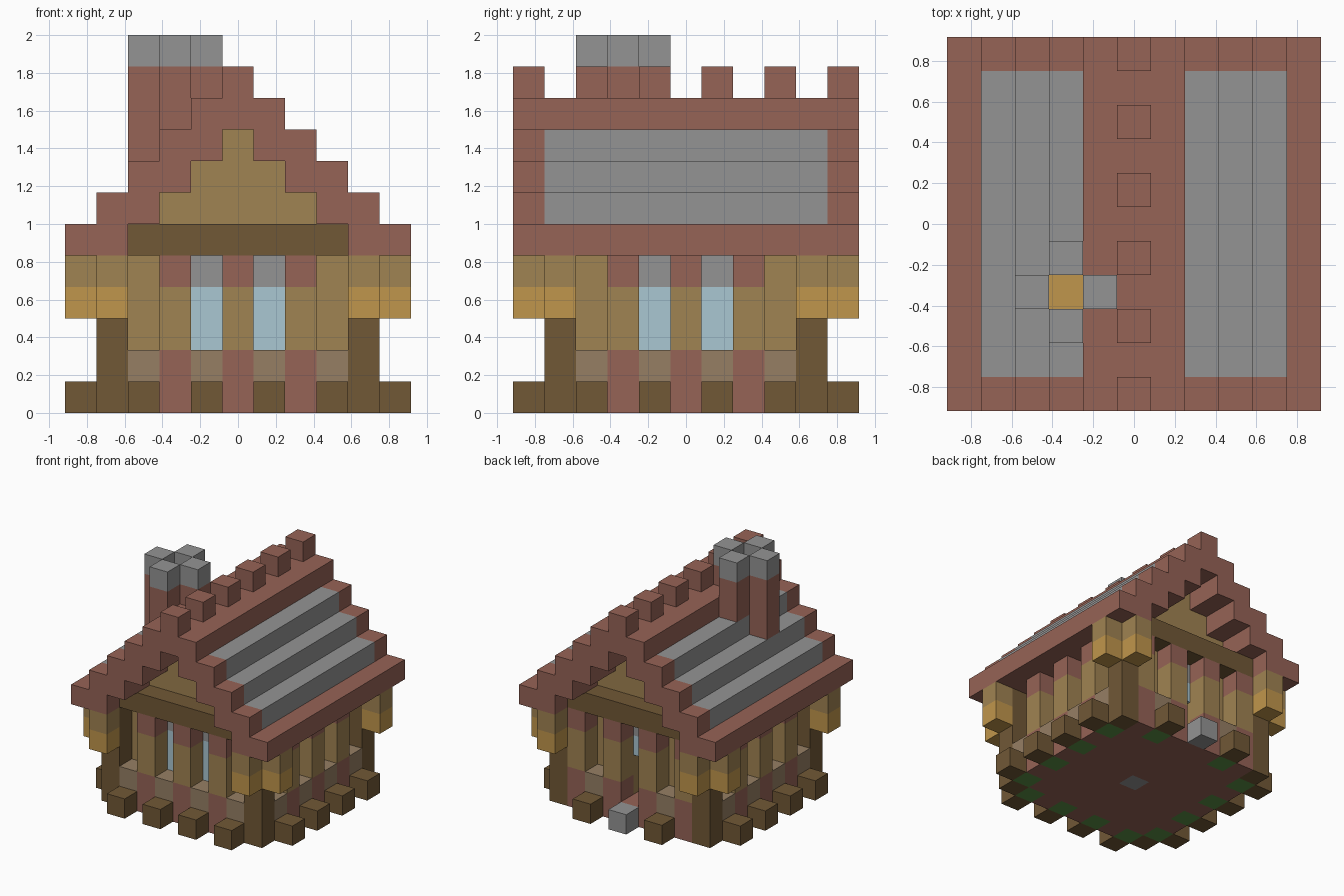
import bpy
import bmesh
from math import pi
from mathutils import Matrix, Vector

cube = bpy.data.objects.get("Cube")
if cube:
    bpy.data.objects.remove(cube, do_unlink=True)

U = 1 / 6  # edge of one block


def linear(c):
    c /= 255
    return c / 12.92 if c <= 0.04045 else ((c + 0.055) / 1.055) ** 2.4


def material(name, r, g, b):
    m = bpy.data.materials.new(name)
    m.use_nodes = True
    col = (linear(r), linear(g), linear(b), 1)
    m.diffuse_color = col
    m.node_tree.nodes["Principled BSDF"].inputs["Base Color"].default_value = col
    return m


BRICK = material("brick red", 150, 99, 86)
STONE = material("stone grey", 148, 148, 148)
TAN = material("plank tan", 160, 131, 82)
BROWN = material("dark timber", 113, 88, 54)
SILL = material("weathered wood", 150, 127, 100)
AMBER = material("lantern amber", 192, 150, 76)
GLASS = material("window blue", 170, 199, 210)
GRASS = material("grass green", 90, 145, 68)


def part(name, mat, boxes, turn=0):
    """Boxes are inclusive block ranges (x0, x1, y0, y1, z0, z1); turn = quarter turns about z."""
    bm = bmesh.new()
    for x0, x1, y0, y1, z0, z1 in boxes:
        size = Vector((x1 - x0 + 1, y1 - y0 + 1, z1 - z0 + 1)) * U
        centre = Vector((x0 + x1, y0 + y1, z0 + z1 + 1)) * U / 2
        verts = bmesh.ops.create_cube(bm, size=1)["verts"]
        bmesh.ops.scale(bm, verts=verts, vec=size)
        bmesh.ops.translate(bm, verts=verts, vec=centre)
    bmesh.ops.rotate(bm, verts=bm.verts, cent=(0, 0, 0), matrix=Matrix.Rotation(turn * pi / 2, 3, 'Z'))
    mesh = bpy.data.meshes.new(name)
    bm.to_mesh(mesh)
    bm.free()
    mesh.materials.append(mat)
    obj = bpy.data.objects.new(name, mesh)
    bpy.context.scene.collection.objects.link(obj)


def columns(xs, y, z0, z1):
    return [(x, x, y, y, z0, z1) for x in xs]


# Floor with a stone block in the middle
part("floor", BRICK, [(-3, 3, -3, -1, 0, 0), (-3, 3, 1, 3, 0, 0),
                      (-3, -1, 0, 0, 0, 0), (1, 3, 0, 0, 0, 0)])
part("floor_centre", STONE, [(0, 0, 0, 0, 0, 0)])


# Facade: pillars in front of a recessed wall, with planters between the pillars
def facade(side, turn, pillars, planters):
    part(side + "_pillar_feet", BRICK, columns(pillars, -4, 0, 1), turn)
    part(side + "_pillar_shafts", TAN, columns(pillars, -4, 2, 3), turn)
    part(side + "_pillar_heads", BRICK, columns(pillars, -4, 4, 4), turn)
    part(side + "_planter_soil", GRASS, columns(planters, -4, 0, 0), turn)
    part(side + "_planter_tops", SILL, columns(planters, -4, 1, 1), turn)
    part(side + "_planter_fronts", BROWN, columns(planters, -5, 0, 0), turn)


for side, turn in (("front", 0), ("left", 1), ("right", 3)):
    facade(side, turn, (-2, 0, 2), (-3, -1, 1, 3))
    part(side + "_wall", TAN, [(-2, 2, -3, -3, 1, 1)] + columns((-2, 0, 2), -3, 2, 4), turn)
    part(side + "_windows", GLASS, columns((-1, 1), -3, 2, 3), turn)
    part(side + "_lintels", STONE, columns((-1, 1), -3, 4, 4), turn)

# Back with the doorway and its step
facade("back", 2, (-3, -1, 1, 3), (-2, 2))
part("back_wall", TAN, [(-2, -1, -3, -3, 1, 4), (1, 2, -3, -3, 1, 4)], 2)
part("door_sill", BRICK, [(0, 0, -4, -4, 0, 0)], 2)
part("door_light", GLASS, [(0, 0, -3, -3, 3, 3)], 2)
part("door_lintel", STONE, [(0, 0, -3, -3, 4, 4)], 2)
part("door_step", STONE, [(0, 0, -5, -5, 0, 0)], 2)

# Corners: inner wall corner, outer post and two hanging lanterns
for turn, corner in enumerate(("front_left", "back_left", "back_right", "front_right")):
    part(corner + "_wall_corner", TAN, [(3, 3, -3, -3, 1, 4)], turn)
    part(corner + "_post", BROWN, [(4, 4, -4, -4, 0, 4)], turn)
    part(corner + "_brackets", TAN, [(4, 4, -5, -5, 4, 4), (5, 5, -4, -4, 4, 4)], turn)
    part(corner + "_lanterns", AMBER, [(4, 4, -5, -5, 3, 3), (5, 5, -4, -4, 3, 3)], turn)

# Gables with a cross beam
for side, turn in (("front", 0), ("back", 2)):
    part(side + "_beam", BROWN, [(-3, 3, -4, -4, 5, 5)], turn)
    part(side + "_gable", TAN, [(-3, 3, -3, -3, 5, 5)] +
         [(-w, w, -3, -3, 8 - w, 8 - w) for w in range(3)], turn)

# Stepped roof
for side, turn in (("left", 0), ("right", 2)):
    part(side + "_eave", BRICK, [(4, 5, -5, 5, 5, 5)], turn)
    for step in range(3):
        x, z = 4 - step, 6 + step
        part("%s_roof_row_%d" % (side, step + 1), STONE, [(x, x, -4, 4, z, z)], turn)
        part("%s_roof_edge_%d" % (side, step + 1), BRICK,
             [(x, x, -5, -5, z, z), (x, x, 5, 5, z, z), (x - 1, x - 1, -5, 5, z, z)], turn)
part("ridge", BRICK, [(-1, 1, -5, 5, 9, 9)])
part("ridge_blocks", BRICK, [(0, 0, y, y, 10, 10) for y in range(-5, 6, 2)])

# Chimney of four shafts around a fire
shafts = ((-3, -2, 8), (-2, -1, 9), (-2, -3, 9), (-1, -2, 10))
part("chimney_shafts", BRICK, [(x, x, y, y, z, 10) for x, y, z in shafts])
part("chimney_caps", STONE, [(x, x, y, y, 11, 11) for x, y, z in shafts])
part("chimney_fire", AMBER, [(-2, -2, -2, -2, 9, 9)])
